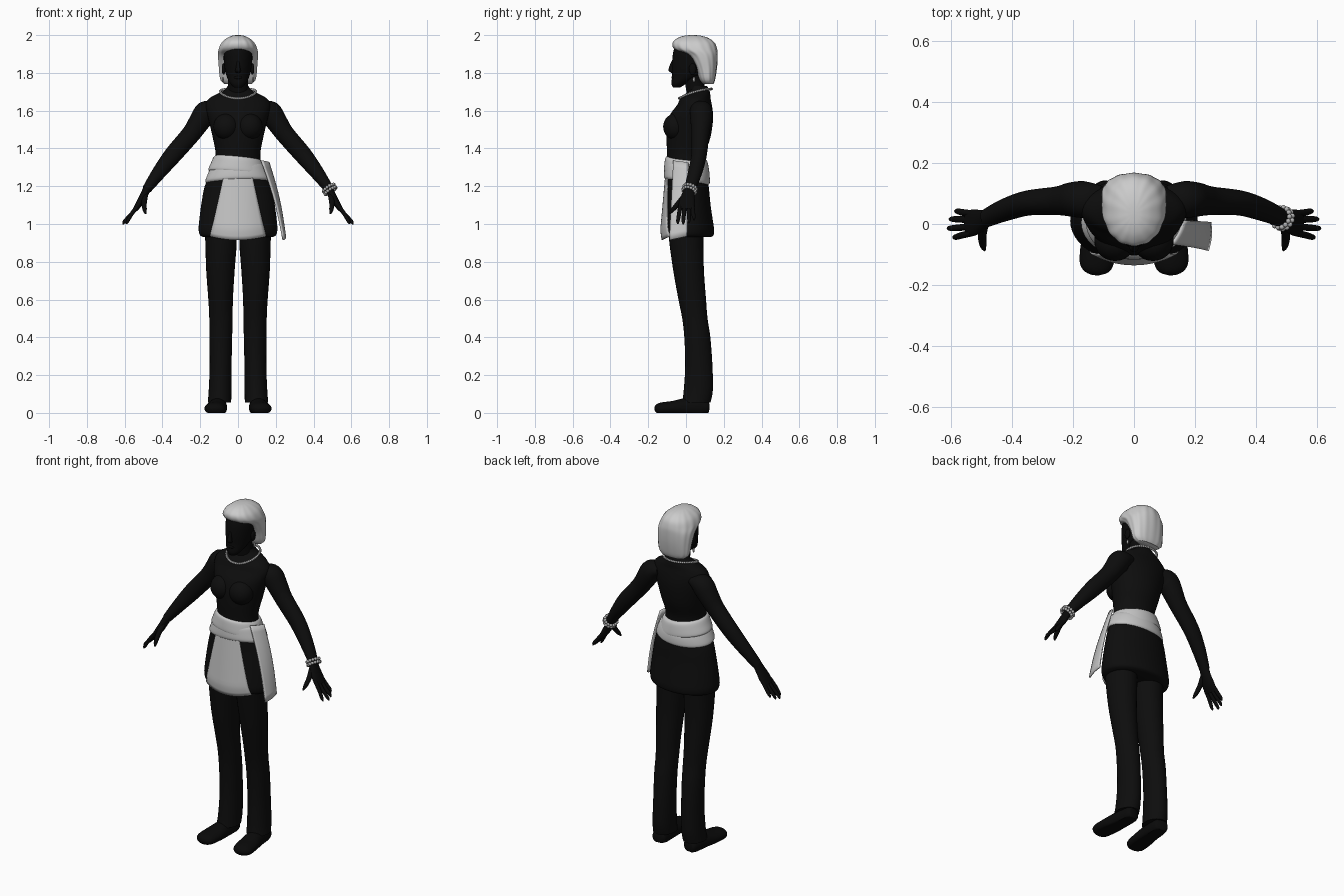
import bpy, bmesh, math
from mathutils import Vector, Matrix

cube = bpy.data.objects.get("Cube")
if cube:
    bpy.data.objects.remove(cube, do_unlink=True)


def material(name, r, g, b):
    m = bpy.data.materials.new(name)
    m.use_nodes = True
    m.diffuse_color = (r, g, b, 1)
    bsdf = m.node_tree.nodes["Principled BSDF"]
    bsdf.inputs["Base Color"].default_value = (r, g, b, 1)
    bsdf.inputs["Roughness"].default_value = 0.8
    return m


SKIN = material("dark skin", 0.003, 0.003, 0.003)
CLOTH = material("black cloth", 0.004, 0.004, 0.004)
SHOE = material("black leather", 0.003, 0.003, 0.003)
HAIR = material("silver hair", 0.6, 0.6, 0.6)
LINEN = material("pale linen", 0.56, 0.56, 0.56)
BEAD = material("grey beads", 0.45, 0.45, 0.45)


def finish(name, bm, mat, mirror=False, thick=0):
    bmesh.ops.recalc_face_normals(bm, faces=bm.faces)
    mesh = bpy.data.meshes.new(name)
    bm.to_mesh(mesh)
    bm.free()
    mesh.materials.append(mat)
    ob = bpy.data.objects.new(name, mesh)
    bpy.context.collection.objects.link(ob)
    if thick:
        mod = ob.modifiers.new("thickness", "SOLIDIFY")
        mod.thickness = thick
        mod.offset = 0
    if mirror:
        ob.modifiers.new("mirror", "MIRROR").use_clip = False
    bpy.ops.object.select_all(action="DESELECT")
    bpy.context.view_layer.objects.active = ob
    ob.select_set(True)
    bpy.ops.object.shade_smooth_by_angle(angle=math.radians(50))
    return ob


def spline(rows, steps=4):
    """Smooth rows of numbers with a Catmull-Rom curve."""
    out = []
    for i in range(len(rows) - 1):
        quad = [rows[max(i - 1, 0)], rows[i], rows[i + 1], rows[min(i + 2, len(rows) - 1)]]
        for s in range(steps):
            t = s / steps
            out.append([0.5 * (2 * b + (c - a) * t + (2 * a - 5 * b + 4 * c - d) * t * t
                               + (3 * b - a - 3 * c + d) * t ** 3) for a, b, c, d in zip(*quad)])
    return out + [list(rows[-1])]


def tube(name, rows, mat, side=(0, 1, 0), flat=False, mirror=False, segs=28,
         ripple=0, tilt=(0, 0), square=1, floor=None):
    """Loft ellipses; each row is x, y, z, radius across, radius along side."""
    rows = spline(rows)
    bm = bmesh.new()
    rings = []
    for i, (x, y, z, rn, rs) in enumerate(rows):
        a, b = rows[max(i - 1, 0)], rows[min(i + 1, len(rows) - 1)]
        t = Vector((0, 0, 1)) if flat else (Vector(b[:3]) - Vector(a[:3])).normalized()
        s = Vector(side)
        s = (s - t * s.dot(t)).normalized()
        n = t.cross(s)
        ring = []
        for k in range(segs):
            ang = math.tau * k / segs
            c, d = math.cos(ang), math.sin(ang)
            c = math.copysign(abs(c) ** square, c)
            d = math.copysign(abs(d) ** square, d)
            w = 1 + ripple * math.cos(14 * ang)
            p = Vector((x, y, z)) + (s * rs * c + n * rn * d) * w
            p.z += tilt[0] * p.x + tilt[1] * p.y
            if floor is not None:
                p.z = max(p.z, floor)
            ring.append(bm.verts.new(p))
        rings.append(ring)
    for lo, hi in zip(rings, rings[1:]):
        for k in range(segs):
            j = (k + 1) % segs
            bm.faces.new((lo[k], lo[j], hi[j], hi[k]))
    bm.faces.new(rings[0])
    bm.faces.new(rings[-1])
    return finish(name, bm, mat, mirror)


def column(name, rows, mat, **kw):
    """Upright body part on the centre line; rows are z, y, half width, half depth."""
    return tube(name, [(0, y, z, rx, ry) for z, y, rx, ry in rows], mat, flat=True, **kw)


def balls(name, centres, size, mat, mirror=False, detail=8):
    bm = bmesh.new()
    for c in centres:
        mtx = Matrix.Translation(c) @ Matrix.Diagonal((*size, 1))
        bmesh.ops.create_uvsphere(bm, u_segments=detail * 2, v_segments=detail, radius=1, matrix=mtx)
    return finish(name, bm, mat, mirror)


def sheet(name, func, nu, nv, mat, thick):
    bm = bmesh.new()
    g = [[bm.verts.new(func(u / nu, v / nv)) for u in range(nu + 1)] for v in range(nv + 1)]
    for v in range(nv):
        for u in range(nu):
            bm.faces.new((g[v][u], g[v][u + 1], g[v + 1][u + 1], g[v + 1][u]))
    return finish(name, bm, mat, thick=thick)


# Head and neck
column("head", [(1.722, -.05, .02, .018), (1.745, -.035, .042, .042), (1.79, .01, .063, .083),
                (1.85, .03, .074, .104), (1.92, .035, .074, .1), (1.97, .035, .05, .07)], SKIN)
tube("neck", [(0, .062, 1.66, .058, .055), (0, .05, 1.72, .053, .05), (0, .035, 1.8, .052, .05)], SKIN)
tube("nose", [(0, -.066, 1.865, .006, .008), (0, -.076, 1.835, .01, .012),
              (0, -.079, 1.812, .015, .013), (0, -.07, 1.8, .01, .008)], SKIN, flat=True, segs=12)
balls("lips", [(0, -.068, 1.775)], (.022, .01, .009), SKIN)
balls("ear", [(.076, .035, 1.82)], (.01, .02, .03), SKIN, mirror=True)
balls("earring", [(.08, .042, 1.765)], (.005, .007, .014), BEAD, mirror=True)

# Hair swept back behind the face
column("hair", [(1.74, .118, .07, .026), (1.765, .112, .094, .042), (1.83, .104, .102, .06),
                (1.89, .085, .106, .082), (1.925, .052, .103, .112), (1.96, .04, .087, .11),
                (1.985, .037, .058, .08), (1.997, .035, .03, .042), (2.0, .035, .006, .008)],
       HAIR, segs=84, ripple=.012, square=.9)

# Upper body
column("top", [(1.22, 0, .15, .1), (1.3, 0, .125, .098), (1.37, 0, .118, .1), (1.45, .012, .132, .115),
               (1.52, .02, .148, .12), (1.58, .03, .163, .113), (1.63, .045, .172, .092),
               (1.665, .05, .152, .08), (1.69, .063, .108, .065), (1.71, .068, .07, .055),
               (1.73, .062, .055, .05)], CLOTH, segs=40)
balls("bust", [(.062, -.055, 1.515)], (.068, .066, .07), CLOTH, mirror=True, detail=14)
tube("arm", [(.11, .075, 1.615, .03, .05), (.165, .08, 1.595, .06, .06), (.205, .08, 1.54, .056, .056),
             (.25, .076, 1.475, .05, .047), (.345, .069, 1.365, .047, .041),
             (.42, .047, 1.27, .037, .037), (.482, .02, 1.185, .025, .03)], CLOTH, mirror=True)

# Hands
tube("palm", [(.475, .022, 1.2, .022, .026), (.497, .012, 1.155, .02, .034),
              (.522, .005, 1.11, .018, .043), (.545, .002, 1.075, .013, .042)], SKIN, mirror=True)
for label, y0, y1, x, z in (("index", -.03, -.043, .592, 1.0), ("middle", -.008, -.014, .609, .998),
                            ("ring", .014, .016, .603, 1.005), ("little", .034, .042, .586, 1.02)):
    tube(label + "_finger", [(.532, y0, 1.095, .011, .011), (.562, (y0 + y1) / 2, 1.055, .0105, .011),
                             (x - .008, y1, z + .016, .009, .009), (x, y1, z, .003, .003)],
         SKIN, mirror=True, segs=12)
tube("thumb", [(.492, -.005, 1.155, .013, .016), (.497, -.04, 1.11, .014, .014),
               (.494, -.07, 1.075, .011, .011), (.489, -.086, 1.054, .004, .004)],
     SKIN, side=(1, 0, 0), mirror=True, segs=14)

# Legs and shoes
tube("trouser_leg", [(.093, 0, .99, .083, .095), (.09, .002, .9, .083, .09), (.093, .014, .75, .075, .081),
                     (.092, .033, .6, .065, .073), (.09, .047, .5, .062, .067), (.091, .06, .4, .06, .069),
                     (.092, .068, .25, .058, .072), (.095, .065, .12, .06, .077),
                     (.098, .055, .055, .062, .075)], CLOTH, flat=True, mirror=True)
tube("shoe", [(.1, .12, .03, .025, .03), (.102, .1, .03, .045, .043), (.108, 0, .028, .05, .05),
              (.116, -.07, .025, .038, .058), (.123, -.13, .022, .033, .055),
              (.126, -.155, .02, .024, .04), (.127, -.166, .018, .008, .015)],
     SHOE, side=(1, 0, 0), mirror=True, floor=0)

# Skirt, with an apron panel laid over its front
column("skirt", [(1.27, 0, .145, .105), (1.2, .01, .176, .11), (1.1, .01, .195, .12), (1.0, .01, .207, .135),
                 (.965, .01, .208, .139), (.94, .01, .2, .135), (.93, .01, .18, .12)], CLOTH, segs=48)


def apron_point(u, v):
    x = (2 * u - 1) * (.075 + .073 * v)
    y = .01 - (.117 + .031 * v) * math.sqrt(1 - (x / (.18 + .032 * v)) ** 2)
    y += .012 * max(0, v - .85) / .15
    return x, y, 1.26 - v * (.345 - .9 * x * x)


sheet("apron", apron_point, 16, 16, LINEN, .006)

# Wrapped sash with a hanging tail
column("sash_lower_wrap", [(1.222, .005, .168, .114), (1.235, .005, .173, .121), (1.27, .005, .16, .12),
                           (1.3, .003, .146, .114), (1.315, .002, .132, .102)],
       LINEN, segs=48, tilt=(.03, -.13))
column("sash_upper_wrap", [(1.265, .004, .15, .112), (1.275, .004, .157, .12), (1.31, .003, .143, .117),
                           (1.34, .002, .13, .111), (1.35, .001, .12, .1)],
       LINEN, segs=48, tilt=(-.1, -.09))


def tail_point(u, v):
    front = Vector((.125, -.065, 1.335)).lerp(Vector((.24, -.087, .915)), v)
    back = Vector((.162, .012, 1.325)).lerp(Vector((.248, .006, .935)), v)
    p = front.lerp(back, u)
    p.x += .012 * math.sin(math.pi * v) + .006 * math.sin(math.pi * u)
    return p


sheet("sash_tail", tail_point, 8, 12, LINEN, .01)

# Beaded necklace and bracelet
loop = [math.tau * i / 56 for i in range(56)]
balls("necklace", [(.094 * math.cos(a), .05 + .086 * math.sin(a),
                    1.69 + .025 * math.sin(a) + .011 * math.cos(a) ** 2) for a in loop],
      (.007, .007, .007), BEAD, detail=5)
turn = Vector((.05, -.024, -.075)).to_track_quat("Z", "Y")
wrist = Vector((.485, .019, 1.183))
balls("bracelet", [wrist + turn @ Vector((.034 * math.cos(a), .034 * math.sin(a), .009 * (-1) ** i))
                   for i, a in enumerate(loop[::2])], (.009, .009, .009), BEAD, detail=5)
